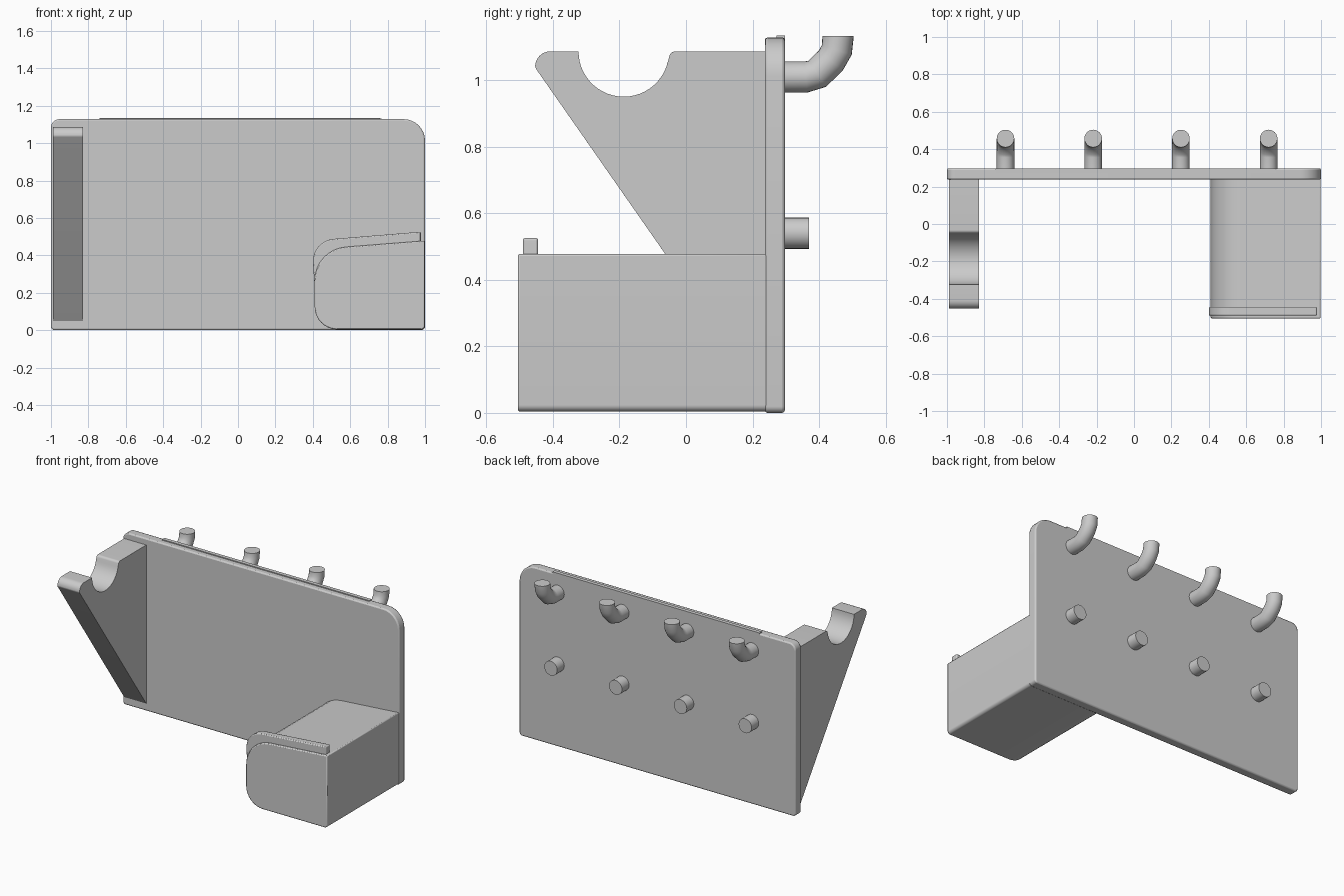
import bpy, bmesh, math
from mathutils import Vector

if "Cube" in bpy.data.objects:
    bpy.data.objects.remove(bpy.data.objects["Cube"])

grey = bpy.data.materials.new("light grey plastic")
grey.diffuse_color = (0.6, 0.6, 0.6, 1)
grey.use_nodes = True
grey.node_tree.nodes["Principled BSDF"].inputs["Base Color"].default_value = grey.diffuse_color


def rounded(points, steps=8):
    """Outline of (a, b, radius) corners with each corner filleted."""
    out = []
    n = len(points)
    for i, (a, b, r) in enumerate(points):
        p = Vector((a, b))
        if r == 0:
            out.append(p)
            continue
        u = (Vector(points[i - 1][:2]) - p).normalized()
        v = (Vector(points[(i + 1) % n][:2]) - p).normalized()
        half = u.angle(v) / 2
        centre = p + (u + v).normalized() * r / math.sin(half)
        s = p + u * r / math.tan(half) - centre
        e = p + v * r / math.tan(half) - centre
        turn = math.pi - 2 * half
        for k in range(steps + 1):
            t = k / steps
            out.append(centre + (s * math.sin((1 - t) * turn) + e * math.sin(t * turn)) / math.sin(turn))
    return out


def finish(obj, angle=35):
    obj.data.materials.append(grey)
    bpy.ops.object.select_all(action='DESELECT')
    obj.select_set(True)
    bpy.context.view_layer.objects.active = obj
    bpy.ops.object.shade_smooth_by_angle(angle=math.radians(angle))


def extrude(name, outline, lo, hi, axis, bevel=0.0):
    """Extrude an outline along x (outline in y, z) or y (outline in x, z)."""
    bm = bmesh.new()
    place = (lambda p, d: (d, p.x, p.y)) if axis == 'x' else (lambda p, d: (p.x, d, p.y))
    face = bm.faces.new([bm.verts.new(place(p, lo)) for p in outline])
    new = bmesh.ops.extrude_face_region(bm, geom=[face])['geom']
    shift = Vector(place(Vector((0, 0)), hi - lo))
    bmesh.ops.translate(bm, vec=shift, verts=[g for g in new if isinstance(g, bmesh.types.BMVert)])
    bmesh.ops.recalc_face_normals(bm, faces=bm.faces)
    mesh = bpy.data.meshes.new(name)
    bm.to_mesh(mesh)
    bm.free()
    obj = bpy.data.objects.new(name, mesh)
    bpy.context.collection.objects.link(obj)
    if bevel:
        mod = obj.modifiers.new("soft edges", 'BEVEL')
        mod.width = bevel
        mod.segments = 2
        mod.limit_method = 'ANGLE'
        mod.angle_limit = math.radians(50)
    finish(obj)
    return obj


def tube(name, path, radius, sides=24):
    """Round bar swept along (y, z) points, ending in flat caps."""
    bm = bmesh.new()
    pts = [Vector(p) for p in path]
    rings = []
    for i, p in enumerate(pts):
        d = (pts[min(i + 1, len(pts) - 1)] - pts[max(i - 1, 0)]).normalized()
        if i == len(pts) - 1 and len(pts) > 2:
            d = Vector((0, 1))
        ring = []
        for k in range(sides):
            a = 2 * math.pi * k / sides
            off = Vector((-d.y, d.x)) * math.sin(a) * radius
            ring.append(bm.verts.new((math.cos(a) * radius, p.x + off.x, p.y + off.y)))
        rings.append(ring)
    for r, s in zip(rings, rings[1:]):
        for k in range(sides):
            m = (k + 1) % sides
            bm.faces.new((r[k], r[m], s[m], s[k]))
    bm.faces.new(rings[0])
    bm.faces.new(rings[-1])
    bmesh.ops.recalc_face_normals(bm, faces=bm.faces)
    mesh = bpy.data.meshes.new(name)
    bm.to_mesh(mesh)
    bm.free()
    obj = bpy.data.objects.new(name, mesh)
    bpy.context.collection.objects.link(obj)
    finish(obj, 40)
    return obj


# Back plate with one large rounded corner, and the thin ridge along its top
plate = rounded([(-1, 0, 0.02), (1, 0, 0.02), (1, 1.128, 0.115), (-1, 1.128, 0.045)])
extrude("back_plate", plate, 0.237, 0.297, 'y', 0.008)
extrude("top_ridge", rounded([(-0.74, 1.1, 0), (0.76, 1.1, 0), (0.76, 1.134, 0), (-0.74, 1.134, 0)]),
        0.272, 0.297, 'y')

# Triangular arm with a round cradle cut into the top
cradle = [(-0.187 + 0.136 * math.cos(a), 1.086 + 0.136 * math.sin(a), 0)
          for a in (math.radians(-14 - 166 * k / 24) for k in range(25))]
arm = rounded([(0.25, 0.03, 0), (0.25, 1.086, 0), (-0.046, 1.086, 0.018)] + cradle
              + [(-0.325, 1.086, 0), (-0.453, 1.086, 0.045), (-0.453, 1.037, 0.02)])
extrude("cradle_arm", arm, -0.99, -0.83, 'x', 0.008)

# Solid shelf block and the raised lip near its front
block = rounded([(0.41, 0.004, 0.12), (0.998, 0.004, 0.02), (0.998, 0.478, 0), (0.41, 0.432, 0.18)])
extrude("shelf_block", block, -0.505, 0.26, 'y', 0.006)
lip = rounded([(0.416, 0.15, 0), (0.978, 0.15, 0), (0.978, 0.526, 0.008), (0.392, 0.478, 0.12)])
extrude("shelf_lip", lip, -0.49, -0.444, 'y', 0.006)

# Four upturned hooks above four straight pegs on the back
hook_path = [(0.28, 1.009), (0.36, 1.009), (0.395, 1.019), (0.435, 1.059), (0.453, 1.09), (0.457, 1.132)]
for i in range(4):
    x = -0.687 + 0.469 * i
    tube(f"hook_{i + 1}", hook_path, 0.047).location.x = x
    tube(f"peg_{i + 1}", [(0.28, 0.54), (0.37, 0.54)], 0.047).location.x = x
